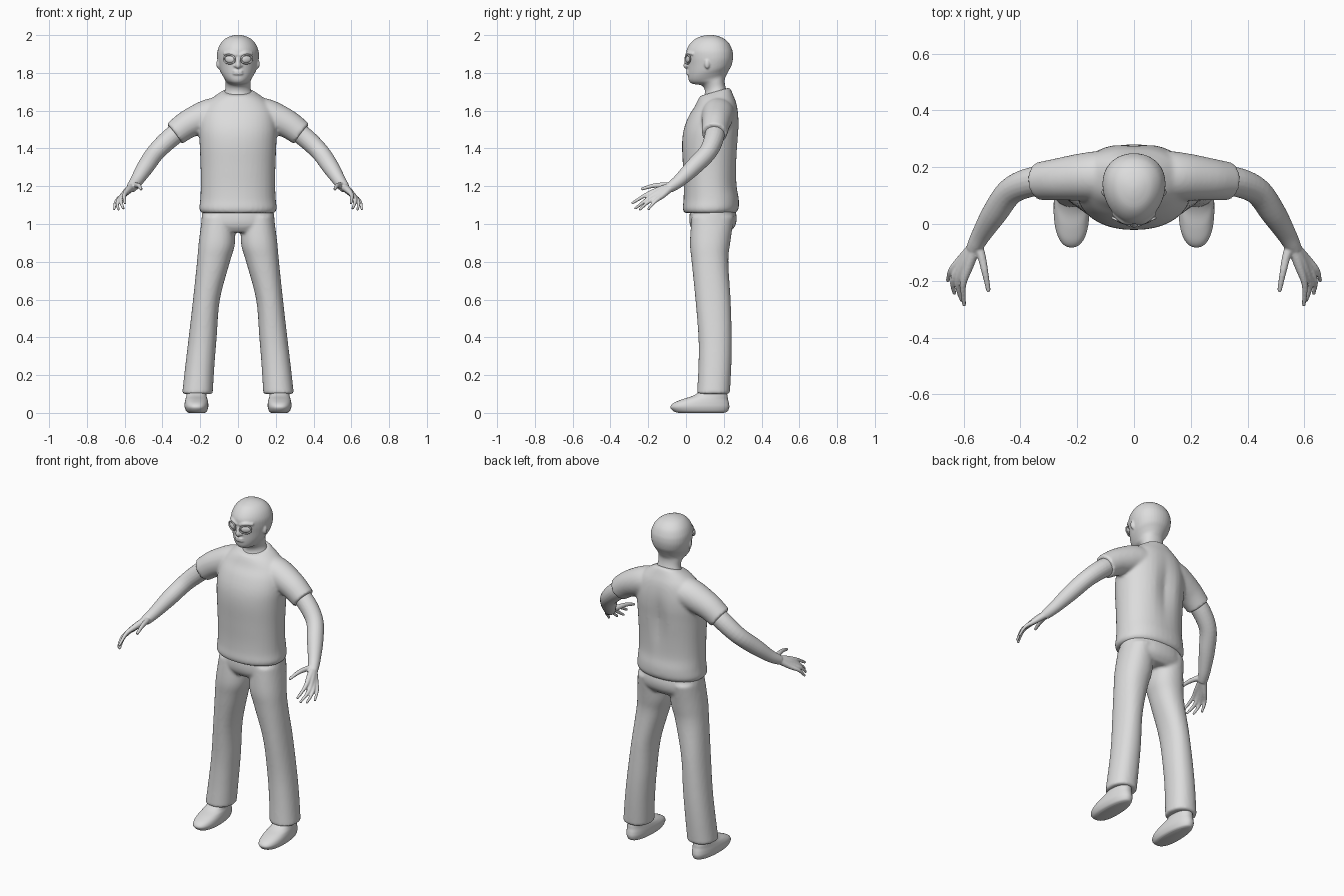
import bpy, bmesh, math
from mathutils import Vector, Matrix

grey = bpy.data.materials.new("plain_grey")
grey.diffuse_color = (0.72, 0.72, 0.72, 1)


def resample(rows, k):
    """Smooth spline through rows of numbers."""
    out = []
    for i in range(len(rows) - 1):
        a, b, c, d = (rows[max(i - 1, 0)], rows[i], rows[i + 1], rows[min(i + 2, len(rows) - 1)])
        for j in range(k):
            t = j / k
            out.append([q + 0.5 * t * (r - p + t * (2 * p - 5 * q + 4 * r - s + t * (3 * (q - r) + s - p)))
                        for p, q, r, s in zip(a, b, c, d)])
    out.append(list(rows[-1]))
    return out


def skin(bm, rings):
    """Bridge rings of points and cap both ends."""
    rings = [[bm.verts.new(p) for p in r] for r in rings]
    n = len(rings[0])
    for a, b in zip(rings, rings[1:]):
        for i in range(n):
            bm.faces.new((a[i], a[(i + 1) % n], b[(i + 1) % n], b[i]))
    bm.faces.new(rings[0])
    bm.faces.new(rings[-1][::-1])


def S(z, y0, y1, rx, cx=0.0, zb=None):
    """Section: front height, front y, back y, half width, centre x, back height."""
    return (z, y0, y1, rx, cx, z if zb is None else zb)


def loft(bm, rows, side=1, e=2.2, taper=0.0, n=40, k=5):
    rings = []
    for z, y0, y1, rx, cx, zb in resample(rows, k):
        ring = []
        for i in range(n):
            a = math.tau * i / n
            c, s = math.cos(a), math.sin(a)
            c = math.copysign(abs(c) ** (2 / e), c)
            s = math.copysign(abs(s) ** (2 / e), s)
            ring.append((side * (cx + rx * c * (1 + taper * s)),
                         (y0 + y1) / 2 + s * (y1 - y0) / 2, (z + zb) / 2 + s * (zb - z) / 2))
        rings.append(ring)
    skin(bm, rings)


def tube(bm, rows, side=1, n=20, k=5):
    """Round tube through rows of x, y, z, radius."""
    rows = resample(rows, k)
    pts = [Vector((side * r[0], r[1], r[2])) for r in rows]
    rings, last, u = [], None, None
    for i, p in enumerate(pts):
        t = (pts[min(i + 1, len(pts) - 1)] - pts[max(i - 1, 0)]).normalized()
        u = t.orthogonal().normalized() if last is None else last.rotation_difference(t) @ u
        last, v = t, t.cross(u)
        rings.append([p + rows[i][3] * (math.cos(math.tau * j / n) * u + math.sin(math.tau * j / n) * v)
                      for j in range(n)])
    skin(bm, rings)


def ball(bm, centre, radii, rot=None):
    m = Matrix.Translation(centre) @ (rot or Matrix()) @ Matrix.Diagonal((*radii, 1))
    bmesh.ops.create_uvsphere(bm, u_segments=24, v_segments=14, radius=1, matrix=m)


def finish(name, bm, voxel=0, smooth=0):
    bmesh.ops.recalc_face_normals(bm, faces=bm.faces)
    for f in bm.faces:
        f.smooth = True
    me = bpy.data.meshes.new(name)
    bm.to_mesh(me)
    bm.free()
    me.materials.append(grey)
    ob = bpy.data.objects.new(name, me)
    bpy.context.collection.objects.link(ob)
    if voxel:  # blend overlapping pieces into one skin
        r = ob.modifiers.new("blend", 'REMESH')
        r.mode, r.voxel_size, r.use_smooth_shade = 'VOXEL', voxel, True
        s = ob.modifiers.new("soften", 'SMOOTH')
        s.factor, s.iterations = 0.5, smooth
    return ob


# Head with neck, nose, brow, lips and ears
bm = bmesh.new()
loft(bm, [S(1.64, 0.075, 0.225, 0.085, zb=1.68), S(1.695, 0.10, 0.208, 0.067, zb=1.73),
          S(1.732, 0.085, 0.205, 0.066, zb=1.765), S(1.742, 0.035, 0.215, 0.07, zb=1.79),
          S(1.758, 0.016, 0.228, 0.082, zb=1.815), S(1.79, 0.010, 0.241, 0.097, zb=1.84),
          S(1.84, 0.008, 0.248, 0.107, zb=1.87), S(1.88, 0.003, 0.249, 0.110, zb=1.895),
          S(1.92, 0.003, 0.245, 0.107), S(1.955, 0.022, 0.229, 0.092),
          S(1.982, 0.052, 0.20, 0.066), S(1.996, 0.09, 0.165, 0.034), S(2.001, 0.12, 0.135, 0.006)],
     e=2.05, taper=0.12)
tube(bm, [(0, 0.012, 1.89, 0.008), (0, 0.003, 1.86, 0.01), (0, 0.0, 1.838, 0.014), (0, 0.008, 1.83, 0.01)])
for z in (1.795, 1.808):
    ball(bm, (0, 0.01, z), (0.027, 0.01, 0.006))
for s in (1, -1):
    ball(bm, (s * 0.013, 0.008, 1.838), (0.01, 0.01, 0.008))
    tube(bm, [(0.008, 0.004, 1.892, 0.008), (0.04, 0.01, 1.905, 0.009), (0.075, 0.04, 1.9, 0.008)], s)
    ball(bm, (s * 0.104, 0.112, 1.848), (0.011, 0.014, 0.026))
finish("head", bm, 0.005, 3)

# Large almond eyes with raised rims
for s, label in ((1, "left"), (-1, "right")):
    rot = Matrix.Rotation(s * 0.42, 4, 'Z') @ Matrix.Rotation(-s * 0.1, 4, 'Y')
    c = Vector((s * 0.044, 0.012, 1.872))
    bm = bmesh.new()
    ball(bm, c, (0.028, 0.01, 0.019), rot)
    finish(label + "_eye", bm)
    bm = bmesh.new()
    loop = [c + rot.to_3x3() @ Vector((0.032 * math.cos(a), -0.004, 0.023 * math.sin(a)))
            for a in (math.tau * i / 24 for i in range(25))]
    tube(bm, [(*p, 0.0045) for p in loop], n=10, k=2)
    finish(label + "_eye_rim", bm)

# Shirt: torso and short sleeves
bm = bmesh.new()
loft(bm, [S(1.058, -0.008, 0.262, 0.192), S(1.08, -0.017, 0.278, 0.205), S(1.13, -0.013, 0.28, 0.200),
          S(1.2, -0.012, 0.27, 0.197), S(1.3, -0.016, 0.272, 0.198), S(1.42, -0.021, 0.28, 0.203),
          S(1.5, -0.012, 0.285, 0.206), S(1.57, 0.014, 0.282, 0.198), S(1.62, 0.045, 0.27, 0.175, zb=1.635),
          S(1.655, 0.062, 0.252, 0.135, zb=1.68), S(1.675, 0.074, 0.236, 0.092, zb=1.715),
          S(1.68, 0.082, 0.228, 0.08, zb=1.722)])
for s in (1, -1):
    tube(bm, [(0.1, 0.17, 1.58, 0.09), (0.145, 0.168, 1.577, 0.087), (0.2, 0.164, 1.558, 0.082),
              (0.27, 0.157, 1.525, 0.074), (0.336, 0.15, 1.477, 0.067)], s, n=32)
for v in bm.verts:  # hollow along the spine
    if v.co.y > 0.2:
        v.co.y -= 0.02 * math.exp(-(v.co.x / 0.045) ** 2 - ((v.co.z - 1.42) / 0.15) ** 2)
finish("shirt", bm, 0.009, 5)

# Trousers: hips and two legs
bm = bmesh.new()
loft(bm, [S(1.11, 0.03, 0.25, 0.18), S(1.04, 0.018, 0.268, 0.192), S(0.99, 0.022, 0.26, 0.193),
          S(0.955, 0.045, 0.23, 0.17)])
for s in (1, -1):
    loft(bm, [S(1.04, 0.03, 0.255, 0.085, 0.105), S(0.9, 0.021, 0.234, 0.096, 0.112),
              S(0.8, 0.03, 0.224, 0.087, 0.130), S(0.6, 0.05, 0.236, 0.071, 0.167),
              S(0.4, 0.066, 0.242, 0.074, 0.187), S(0.25, 0.066, 0.240, 0.077, 0.202),
              S(0.1, 0.058, 0.232, 0.081, 0.215)], s)
finish("trousers", bm, 0.009, 4)

# Arms with hands, and shoes
fingers = {
    "thumb": [(0.54, -0.105, 1.205, 0.016), (0.525, -0.17, 1.203, 0.012), (0.512, -0.238, 1.184, 0.008)],
    "index": [(0.583, -0.15, 1.178, 0.017), (0.602, -0.215, 1.152, 0.011), (0.598, -0.288, 1.108, 0.007)],
    "middle": [(0.598, -0.148, 1.165, 0.017), (0.62, -0.212, 1.125, 0.011), (0.606, -0.272, 1.08, 0.007)],
    "ring": [(0.605, -0.138, 1.155, 0.016), (0.638, -0.198, 1.118, 0.010), (0.632, -0.247, 1.074, 0.007)],
    "little": [(0.608, -0.122, 1.152, 0.015), (0.645, -0.163, 1.12, 0.010), (0.656, -0.202, 1.076, 0.007)],
}
for s, label in ((1, "left"), (-1, "right")):
    bm = bmesh.new()
    tube(bm, [(0.28, 0.155, 1.515, 0.052), (0.36, 0.148, 1.453, 0.052), (0.435, 0.115, 1.38, 0.048),
              (0.49, 0.04, 1.302, 0.045), (0.535, -0.032, 1.232, 0.035), (0.556, -0.07, 1.203, 0.03),
              (0.567, -0.09, 1.19, 0.026)], s)
    for path in fingers.values():
        tube(bm, [(0.558, -0.075, 1.2, 0.022)] + path, s, n=14)
    finish(label + "_arm", bm, 0.0045, 3)

    bm = bmesh.new()
    loft(bm, [S(0.0, -0.04, 0.2, 0.042, 0.217), S(0.008, -0.065, 0.22, 0.054, 0.219),
              S(0.03, -0.083, 0.229, 0.062, 0.22), S(0.052, -0.066, 0.227, 0.062, 0.22),
              S(0.072, -0.02, 0.222, 0.058, 0.22), S(0.09, 0.035, 0.22, 0.053, 0.22),
              S(0.115, 0.072, 0.215, 0.052, 0.217), S(0.15, 0.085, 0.21, 0.05, 0.215)],
         s, e=2.3, taper=-0.08)
    finish(label + "_shoe", bm)
